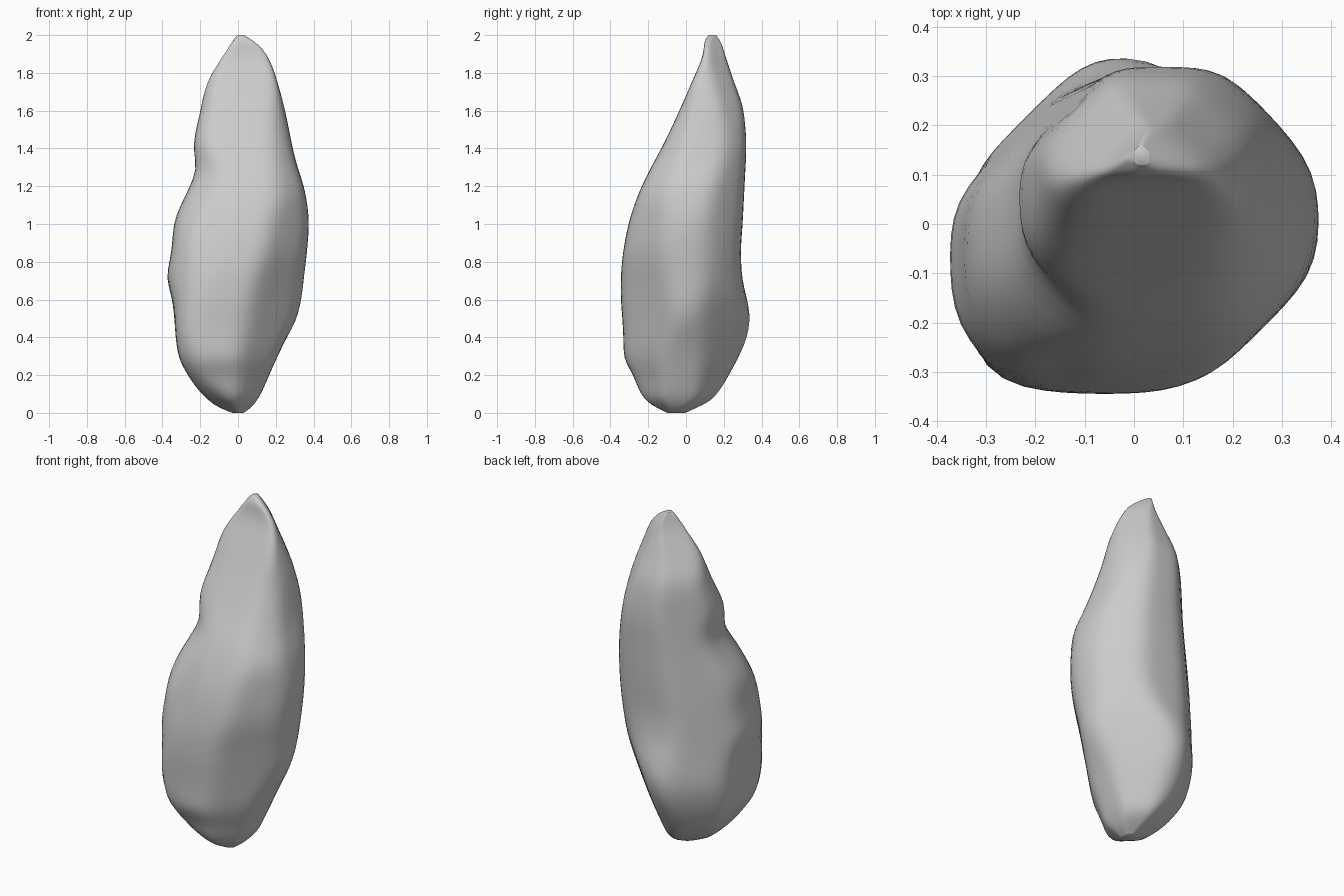
import bpy, bmesh, math

# Reach of the stone square to the axes: height, right, back, left, front
STRAIGHT = [
    (0.00, 0.03, 0.00, 0.03, 0.10),
    (0.04, 0.08, 0.11, 0.12, 0.19),
    (0.10, 0.12, 0.17, 0.19, 0.24),
    (0.20, 0.165, 0.23, 0.265, 0.28),
    (0.30, 0.21, 0.285, 0.315, 0.33),
    (0.40, 0.26, 0.33, 0.33, 0.332),
    (0.50, 0.315, 0.345, 0.337, 0.337),
    (0.60, 0.34, 0.325, 0.348, 0.345),
    (0.72, 0.352, 0.297, 0.38, 0.345),
    (0.85, 0.367, 0.29, 0.353, 0.333),
    (1.00, 0.378, 0.30, 0.342, 0.305),
    (1.20, 0.35, 0.31, 0.255, 0.235),
    (1.30, 0.315, 0.315, 0.22, 0.185),
    (1.40, 0.29, 0.32, 0.237, 0.13),
    (1.60, 0.25, 0.305, 0.20, 0.035),
    (1.75, 0.21, 0.255, 0.17, -0.03),
    (1.90, 0.155, 0.205, 0.09, -0.09),
    (1.97, 0.08, 0.185, 0.035, -0.10),
    (2.00, 0.03, 0.16, 0.00, -0.12),
]
# Reach on the diagonals: height, back right, back left, front left, front right
DIAGONAL = [
    (0.00, 0.00, 0.00, 0.075, 0.075),
    (0.08, 0.11, 0.13, 0.21, 0.16),
    (0.18, 0.155, 0.22, 0.315, 0.195),
    (0.29, 0.20, 0.275, 0.39, 0.235),
    (0.47, 0.26, 0.31, 0.43, 0.265),
    (0.65, 0.31, 0.30, 0.415, 0.295),
    (0.90, 0.34, 0.29, 0.39, 0.335),
    (1.13, 0.35, 0.275, 0.295, 0.33),
    (1.30, 0.352, 0.265, 0.20, 0.265),
    (1.40, 0.348, 0.26, 0.20, 0.225),
    (1.60, 0.305, 0.25, 0.125, 0.155),
    (1.80, 0.23, 0.175, 0.045, 0.12),
    (1.92, 0.18, 0.125, -0.03, 0.05),
    (2.00, 0.125, 0.105, -0.09, -0.068),
]
SEGMENTS, RINGS, CRISPNESS = 64, 64, 15


def sample(table, z):
    """Smoothly interpolate the four reaches at height z, without overshoot."""
    i = 0
    while i < len(table) - 2 and z > table[i + 1][0]:
        i += 1
    a, b = table[i], table[i + 1]
    h = b[0] - a[0]
    t = (z - a[0]) / h
    out = []
    for k in range(1, 5):
        def slope(j):
            if j in (0, len(table) - 1):
                return (b[k] - a[k]) / h
            p, q, r = table[j - 1], table[j], table[j + 1]
            s0 = (q[k] - p[k]) / (q[0] - p[0])
            s1 = (r[k] - q[k]) / (r[0] - q[0])
            return 0 if s0 * s1 <= 0 else 2 * s0 * s1 / (s0 + s1)
        out.append(a[k] * (2*t**3 - 3*t**2 + 1) + slope(i) * h * (t**3 - 2*t**2 + t)
                   + b[k] * (3*t**2 - 2*t**3) + slope(i + 1) * h * (t**3 - t**2))
    return out


def ring(z):
    """Soft-cornered eight-sided cross-section at height z."""
    straight, diagonal = sample(STRAIGHT, z), sample(DIAGONAL, z)
    cx, cy = (straight[0] - straight[2]) / 2, (straight[1] - straight[3]) / 2
    planes = []
    for i in range(8):
        a = i * math.pi / 4
        reach = (diagonal if i % 2 else straight)[i // 2]
        planes.append((a, max(0.015, reach - cx * math.cos(a) - cy * math.sin(a))))
    pts = []
    for s in range(SEGMENTS):
        a = 2 * math.pi * s / SEGMENTS
        r = sum((max(0, math.cos(a - b)) / h) ** CRISPNESS
                for b, h in planes) ** (-1 / CRISPNESS)
        x, y = cx + r * math.cos(a), cy + r * math.sin(a)
        # Shallow groove running down the front left
        if y < cy:
            line = -0.16 - 0.12 * (0.95 - z)
            y += 0.025 * math.exp(-((x - line) / 0.05) ** 2 - ((z - 0.95) / 0.2) ** 2)
        pts.append((x, y, z))
    return pts


# Stone body: rings stacked along the height, closer together at the ends
bm = bmesh.new()
rings = []
for i in range(RINGS + 1):
    z = 1 - math.cos(math.pi * i / RINGS)
    rings.append([bm.verts.new(p) for p in ring(z)])
for low, high in zip(rings, rings[1:]):
    for s in range(SEGMENTS):
        n = (s + 1) % SEGMENTS
        bm.faces.new((low[s], low[n], high[n], high[s]))
bm.faces.new(rings[0][::-1])
bm.faces.new(rings[-1])

# Weather the surface a little, leaving the two tips in place
body = [v for r in rings[3:-3] for v in r]
for _ in range(3):
    bmesh.ops.smooth_vert(bm, verts=body, factor=0.5,
                          use_axis_x=True, use_axis_y=True, use_axis_z=False)
for f in bm.faces:
    f.smooth = True
mesh = bpy.data.meshes.new("standing_stone")
bm.to_mesh(mesh)
bm.free()
stone = bpy.data.objects.new("standing_stone", mesh)
bpy.context.collection.objects.link(stone)
